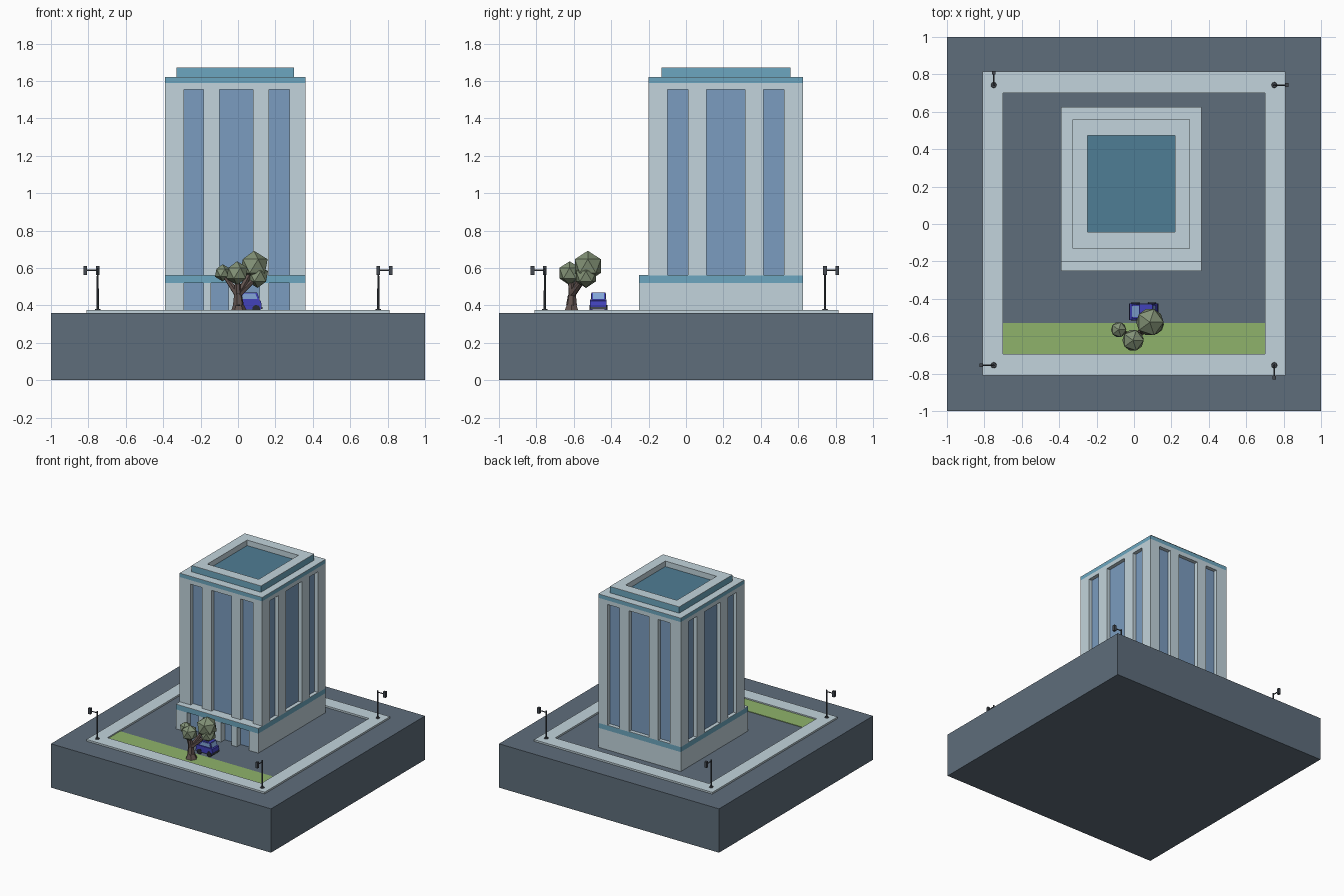
import bpy, bmesh, math
from mathutils import Vector, Matrix

if "Cube" in bpy.data.objects:
    bpy.data.objects.remove(bpy.data.objects["Cube"])


def mat(name, r, g, b):
    m = bpy.data.materials.new(name)
    m.diffuse_color = [(c / 255) ** 2.2 for c in (r, g, b)] + [1]
    m.use_nodes = True
    m.node_tree.nodes["Principled BSDF"].inputs["Base Color"].default_value = m.diffuse_color
    return m


STONE = mat("pale_stone", 193, 211, 219)
GROUND = mat("asphalt", 95, 109, 122)
GLASS = mat("window_glass", 122, 155, 190)
TEAL = mat("teal_trim", 108, 165, 190)
ROOF = mat("roof_floor", 80, 124, 147)
GRASS = mat("grass", 141, 177, 106)
LEAF = mat("leaf", 130, 145, 118)
BARK = mat("bark", 98, 84, 80)
METAL = mat("dark_metal", 70, 75, 82)
BLUE = mat("car_blue", 68, 68, 185)
PANE = mat("car_glass", 130, 165, 215)
TYRE = mat("tyre", 45, 47, 52)


def finish(name, bm, material):
    bmesh.ops.recalc_face_normals(bm, faces=bm.faces)
    me = bpy.data.meshes.new(name)
    bm.to_mesh(me)
    bm.free()
    me.materials.append(material)
    ob = bpy.data.objects.new(name, me)
    bpy.context.collection.objects.link(ob)
    return ob


def boxes(name, material, *ranges):
    """One object from boxes given as (x0, x1, y0, y1, z0, z1)."""
    bm = bmesh.new()
    for x0, x1, y0, y1, z0, z1 in ranges:
        m = Matrix.Translation(((x0 + x1) / 2, (y0 + y1) / 2, (z0 + z1) / 2)) \
            @ Matrix.Diagonal((x1 - x0, y1 - y0, z1 - z0, 1))
        bmesh.ops.create_cube(bm, size=1, matrix=m)
    return finish(name, bm, material)


def ring(x0, x1, y0, y1, w, wy, z0, z1):
    """Four boxes forming a rectangular frame."""
    return [(x0, x1, y0, y0 + wy, z0, z1), (x0, x1, y1 - wy, y1, z0, z1),
            (x0, x0 + w, y0 + wy, y1 - wy, z0, z1), (x1 - w, x1, y0 + wy, y1 - wy, z0, z1)]


def rods(name, material, segs, *rods_):
    """Tapered rods given as (start, end, start radius, end radius)."""
    bm = bmesh.new()
    for a, b, r0, r1 in rods_:
        a, b = Vector(a), Vector(b)
        d = b - a
        m = Matrix.Translation((a + b) / 2) @ d.to_track_quat('Z', 'Y').to_matrix().to_4x4()
        bmesh.ops.create_cone(bm, cap_ends=True, segments=segs, radius1=r0, radius2=r1,
                              depth=d.length, matrix=m)
    return finish(name, bm, material)


def prism(name, material, profile, y0, y1):
    """Extrude an x-z profile along y."""
    bm = bmesh.new()
    f = bm.faces.new([bm.verts.new((x, y0, z)) for x, z in profile])
    ext = bmesh.ops.extrude_face_region(bm, geom=[f])
    bmesh.ops.translate(bm, vec=(0, y1 - y0, 0),
                        verts=[v for v in ext["geom"] if isinstance(v, bmesh.types.BMVert)])
    return finish(name, bm, material)


# Site: plinth, pavement frame, lawn
G = 0.36
boxes("ground_block", GROUND, (-1, 1, -1, 1, 0, G))
boxes("pavement", STONE, *ring(-.81, .81, -.81, .815, .11, .115, G, .374))
boxes("lawn", GRASS, (-.7, .7, -.695, -.53, G, .364))

# Podium with glazed front
X0, X1, Y0, Y1, YF = -.39, .36, -.20, .625, -.25
boxes("podium_body", STONE, (X0, X1, Y0 + .01, Y1, G, .52))
boxes("podium_glass", GLASS, (X0 + .02, X1 - .02, Y0, Y0 + .02, G, .52))
boxes("podium_piers", STONE, *[(a, b, YF, Y0 + .015, G, .52) for a, b in
      ((X0, -.29), (-.185, -.145), (-.05, .02), (.115, .165), (.275, X1))])
boxes("podium_band", TEAL, (X0, X1, YF, Y1, .52, .56))
boxes("podium_ledge", STONE, (X0, X1, YF, Y1, .56, .563))

# Tower: glass core behind stone piers on all four sides
Z0, Z1, D = .563, 1.555, .03
xs = ((X0, -.29), (-.185, -.10), (.08, .165), (.275, X1))
ys = ((Y0, -.10), (.01, .11), (.315, .415), (.525, Y1))
piers = [(*x, *y, Z0, Z1) for x in (xs[0], xs[3]) for y in (ys[0], ys[3])]
for k in (1, 2):
    piers += [(*xs[k], Y0, Y0 + D + .01, Z0, Z1), (*xs[k], Y1 - D - .01, Y1, Z0, Z1),
              (X0, X0 + D + .01, *ys[k], Z0, Z1), (X1 - D - .01, X1, *ys[k], Z0, Z1)]
boxes("tower_glass", GLASS, (X0 + D, X1 - D, Y0 + D, Y1 - D, Z0, Z1))
boxes("tower_piers", STONE, *piers)
boxes("tower_header", STONE, (X0, X1, Y0, Y1, Z1, 1.588))
boxes("tower_band", TEAL, (X0, X1, Y0, Y1, 1.588, 1.617))
boxes("tower_roof_slab", STONE, (X0, X1, Y0, Y1, 1.617, 1.62))

# Roof parapet with sunken floor
boxes("parapet", TEAL, *ring(-.33, .30, -.13, .56, .08, .085, 1.62, 1.669))
boxes("parapet_cap", STONE, *ring(-.33, .30, -.13, .56, .08, .085, 1.669, 1.672))
boxes("parapet_lining", STONE, *ring(-.251, .221, -.046, .476, .003, .003, 1.62, 1.672))
boxes("roof_floor", ROOF, (-.25, .22, -.045, .475, 1.62, 1.627))

# Street lamps, arms pointing outwards in turn
for i, (x, y, dx, dy) in enumerate(((-.75, .743, 0, 1), (.75, .743, 1, 0),
                                    (.75, -.755, 0, -1), (-.75, -.755, -1, 0))):
    hx, hy = x + dx * .066, y + dy * .066
    rods(f"lamp_post_{i}", METAL, 8,
         ((x, y, .374), (x, y, .38), .016, .014),
         ((x, y, .38), (x, y, .60), .006, .005),
         ((x, y, .587), (hx, hy, .587), .004, .004))
    boxes(f"lamp_head_{i}", METAL, (hx - .01, hx + .01, hy - .01, hy + .01, .562, .61))

# Tree: flared trunk, branches and faceted crowns
fork = (0, -.61, .455)
crowns = (((-.082, -.565, .574), .046), ((-.005, -.622, .572), .064),
          ((.085, -.525, .610), .082), ((.105, -.535, .555), .062))
rods("tree_trunk", BARK, 6, ((.005, -.612, G), (.002, -.612, .40), .047, .03),
     ((.002, -.612, .40), fork, .03, .022),
     *[(fork, c, .019, .011) for c, r in crowns])
for i, (c, r) in enumerate(crowns):
    bm = bmesh.new()
    bmesh.ops.create_icosphere(bm, subdivisions=1, radius=r, matrix=Matrix.Translation(c))
    finish(f"tree_crown_{i}", bm, LEAF)

# Car
CY0, CY1 = -.512, -.424
prism("car_body", BLUE, ((-.022, .378), (.122, .378), (.127, .40), (.122, .424),
                         (.11, .43), (-.012, .43), (-.024, .418)), CY0, CY1)
prism("car_cabin", BLUE, ((-.008, .43), (.115, .43), (.10, .47), (.03, .47)), CY0 + .007, CY1 - .007)
prism("car_side_windows", PANE, ((.008, .434), (.104, .434), (.093, .463), (.033, .463)),
      CY0 + .005, CY1 - .005)
prism("car_windscreen", PANE, ((-.010, .431), (.0, .431), (.034, .467), (.026, .467)),
      CY0 + .014, CY1 - .014)
prism("car_rear_window", PANE, ((.108, .434), (.1155, .434), (.104, .465), (.097, .465)),
      CY0 + .014, CY1 - .014)
boxes("car_bumpers", METAL, (-.028, -.018, CY0, CY1, .38, .392), (.12, .13, CY0, CY1, .38, .392))
rods("car_wheels", TYRE, 12, *[((x, y - .008, .381), (x, y + .008, .381), .021, .021)
     for x in (.008, .097) for y in (CY0 + .005, CY1 - .005)])
